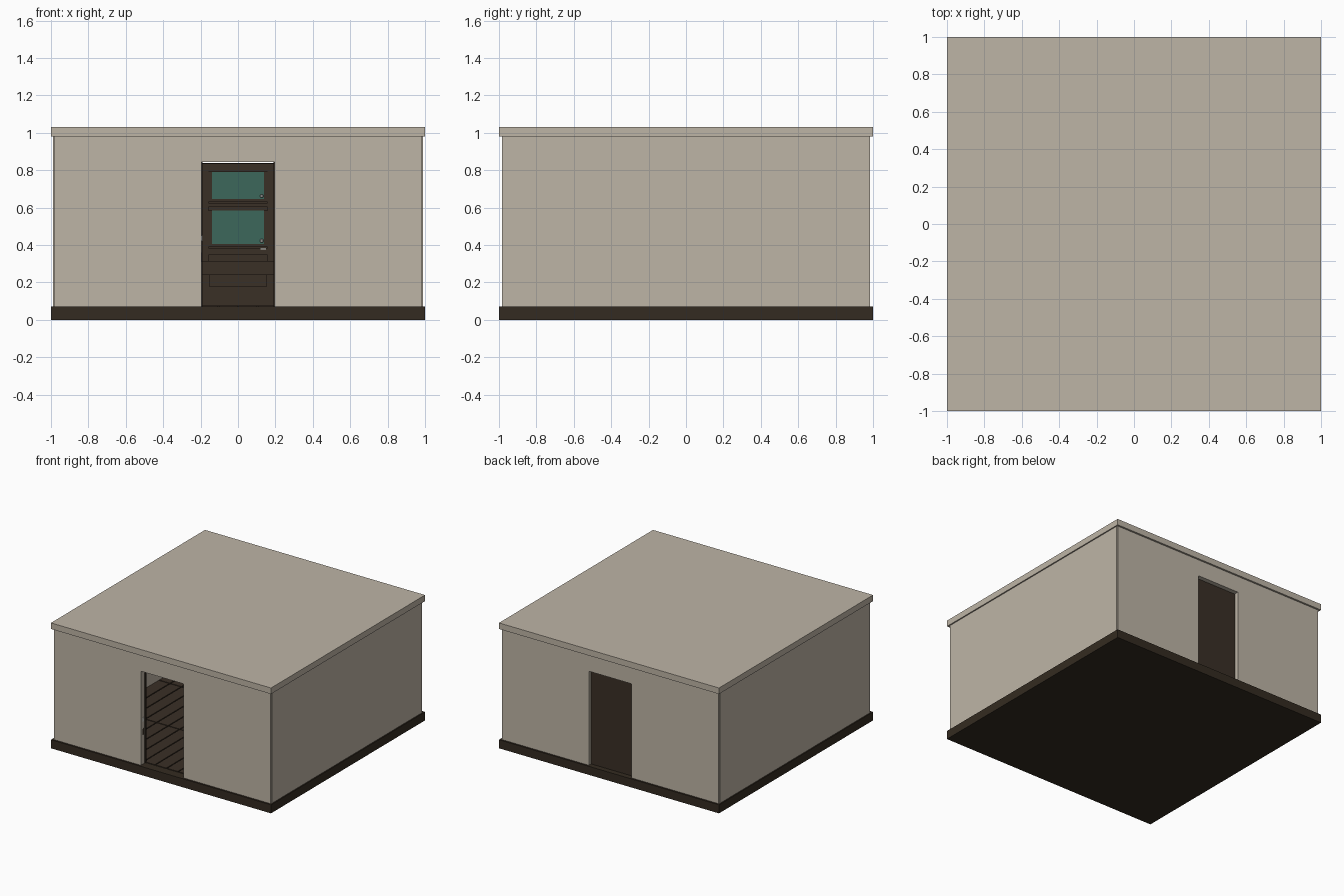
import bpy, bmesh

if "Cube" in bpy.data.objects:
    bpy.data.objects.remove(bpy.data.objects["Cube"])


def mat(name, r, g, b):
    m = bpy.data.materials.new(name)
    m.diffuse_color = (r, g, b, 1)
    m.use_nodes = True
    m.node_tree.nodes["Principled BSDF"].inputs["Base Color"].default_value = m.diffuse_color
    return m


PLASTER = mat("beige plaster", 0.515, 0.46, 0.382)
BASE = mat("dark brown base", 0.034, 0.024, 0.015)
WOOD = mat("dark wood", 0.042, 0.029, 0.019)
GLASS = mat("teal glass", 0.046, 0.136, 0.105)
METAL = mat("pale metal", 0.6, 0.6, 0.57)


def boxes(name, spans, material, bevel=0):
    """One object from a list of (x0, x1, y0, y1, z0, z1) boxes."""
    bm = bmesh.new()
    for x0, x1, y0, y1, z0, z1 in spans:
        vs = bmesh.ops.create_cube(bm, size=1)["verts"]
        for v in vs:
            v.co = ((x0 + x1) / 2 + v.co.x * (x1 - x0),
                    (y0 + y1) / 2 + v.co.y * (y1 - y0),
                    (z0 + z1) / 2 + v.co.z * (z1 - z0))
    me = bpy.data.meshes.new(name)
    bm.to_mesh(me)
    bm.free()
    me.materials.append(material)
    ob = bpy.data.objects.new(name, me)
    bpy.context.collection.objects.link(ob)
    if bevel:
        mod = ob.modifiers.new("bevel", "BEVEL")
        mod.width = bevel
        mod.segments = 1
    return ob


FLOOR, TOP = 0.07, 0.98      # wall foot and head
DW, DH = 0.194, 0.843        # doorway half width and head height

# Base slab and two-layer flat roof
boxes("base_slab", [(-1, 1, -1, 1, 0, FLOOR)], BASE)
boxes("roof_lower", [(-1, 1, -1, 1, TOP, 1.003)], PLASTER)
boxes("roof_upper", [(-1, 1, -1, 1, 1.003, 1.03)], PLASTER)

# Front and back walls, each with a central doorway
for name, y0, y1 in (("front_wall", -0.985, -0.935), ("back_wall", 0.935, 0.985)):
    boxes(name, [(-0.985, -DW, y0, y1, FLOOR, TOP),
                 (DW, 0.985, y0, y1, FLOOR, TOP),
                 (-DW, DW, y0, y1, DH, TOP)], PLASTER)

# Solid side walls, a little shorter so the corners are notched
for name, s in (("left_wall", -1), ("right_wall", 1)):
    a, b = sorted((s * 0.94, s * 0.99))
    boxes(name, [(a, b, -0.975, 0.975, FLOOR, TOP)], PLASTER)

# Floor boards running front to back in three rows
boards = []
n, rows, gap = 18, 3, 0.004
w, l = 1.88 / n, 1.86 / rows
for i in range(n):
    for j in range(rows):
        x, y = -0.94 + i * w, -0.93 + j * l
        boards.append((x + gap, x + w - gap, y + gap, y + l - gap, FLOOR - 0.01, FLOOR + 0.006))
boxes("floor_boards", boards, WOOD)

# Front doorway stops and latch plates
boxes("front_door_stops", [(s * DW - 0.004, s * DW + 0.004, -0.937, -0.915, FLOOR, DH)
                           for s in (-1, 1)], BASE)
boxes("latch_plate", [(-DW - 0.002, -DW + 0.003, -0.965, -0.945, 0.42, 0.45)], METAL)
boxes("latch_keep", [(-DW - 0.002, -DW + 0.002, -0.965, -0.945, 0.31, 0.36)], BASE)

# Plain closed panel in the back doorway
boxes("back_door_panel", [(-DW, DW, 0.937, 0.955, FLOOR, 0.837)], WOOD)

# Glazed cabinet standing inside, facing the front doorway
Y = 0.78
boxes("cabinet_body", [(-0.195, 0.195, Y, 0.934, FLOOR + 0.006, 0.836)], WOOD)
boxes("cabinet_frame", [
    (-0.195, 0.195, Y - 0.025, Y, 0.79, 0.836),
    (-0.195, -0.157, Y - 0.02, Y, 0.31, 0.79),
    (0.157, 0.195, Y - 0.02, Y, 0.31, 0.79),
    (-0.157, 0.157, Y - 0.015, Y, 0.602, 0.624),
    (-0.157, 0.157, Y - 0.015, Y, 0.345, 0.385),
    (-0.195, 0.195, Y - 0.03, Y, 0.24, 0.315)], WOOD)
boxes("cabinet_drawer", [(-0.153, 0.153, Y - 0.015, Y, 0.175, 0.238)], WOOD)

# Two framed windows with small knobs
for name, z0, z1 in (("upper", 0.645, 0.79), ("lower", 0.405, 0.585)):
    boxes(name + "_window", [(-0.138, 0.138, Y - 0.006, Y + 0.001, z0, z1)], GLASS)
    boxes(name + "_window_frame", [
        (s * 0.148 - 0.009, s * 0.148 + 0.009, Y - 0.012, Y, z0 - 0.015, z1) for s in (-1, 1)]
        + [(-0.14, 0.14, Y - 0.012, Y, z0 - 0.015, z0)], WOOD)
    boxes(name + "_knob", [(0.118, 0.136, Y - 0.022, Y - 0.004, z0 + 0.008, z0 + 0.026)],
          METAL, bevel=0.004)
boxes("drawer_pull", [(0.12, 0.15, Y - 0.022, Y - 0.01, 0.376, 0.383)], METAL)
